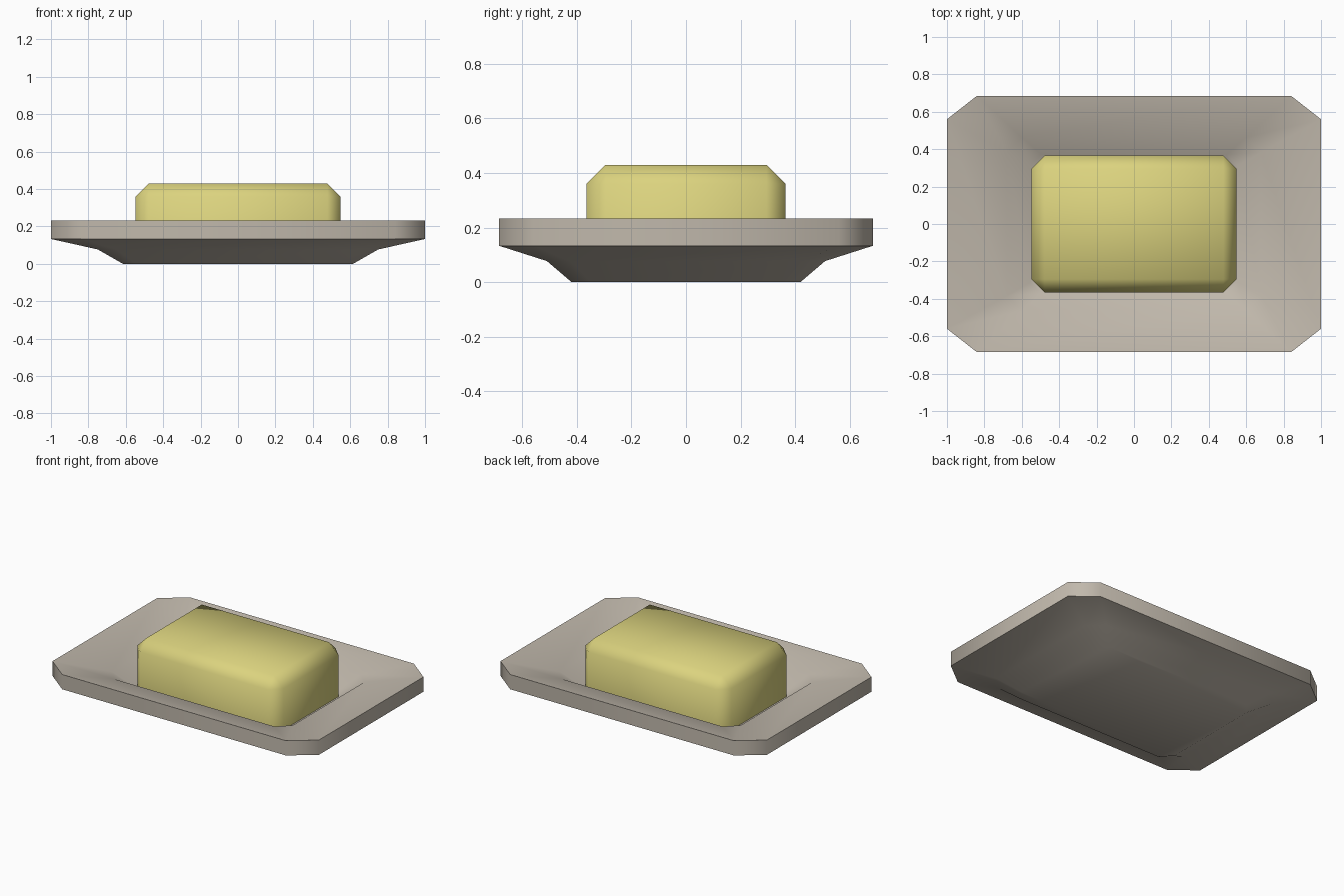
import bpy, bmesh, math

if "Cube" in bpy.data.objects:
    bpy.data.objects.remove(bpy.data.objects["Cube"])


def material(name, rgb):
    m = bpy.data.materials.new(name)
    m.diffuse_color = (*rgb, 1)
    m.use_nodes = True
    m.node_tree.nodes["Principled BSDF"].inputs["Base Color"].default_value = m.diffuse_color
    return m


def finish(name, bm, mat):
    bmesh.ops.recalc_face_normals(bm, faces=bm.faces)
    me = bpy.data.meshes.new(name)
    bm.to_mesh(me)
    bm.free()
    ob = bpy.data.objects.new(name, me)
    bpy.context.collection.objects.link(ob)
    me.materials.append(mat)
    bpy.ops.object.select_all(action='DESELECT')
    ob.select_set(True)
    bpy.context.view_layer.objects.active = ob
    bpy.ops.object.shade_smooth_by_angle(angle=math.radians(60))
    return ob


def octagon(bm, hx, hy, cx, cy, z):
    """Ring of a rectangle with clipped corners."""
    pts = [(hx, hy - cy), (hx - cx, hy), (cx - hx, hy), (-hx, hy - cy),
           (-hx, cy - hy), (cx - hx, -hy), (hx - cx, -hy), (hx, cy - hy)]
    return [bm.verts.new((x, y, z)) for x, y in pts]


stone = material("warm grey ceramic", (0.53, 0.48, 0.41))
yellow = material("butter yellow", (0.71, 0.65, 0.21))

# Dish: lofted from the foot, around the rim, down into the well
sections = [
    (0.615, 0.42, 0.07, 0.07, 0.0),
    (0.75, 0.51, 0.10, 0.085, 0.077),
    (1.0, 0.685, 0.16, 0.125, 0.133),
    (1.0, 0.685, 0.16, 0.125, 0.233),
    (0.68, 0.463, 0.08, 0.08, 0.18),
    (0.555, 0.372, 0.06, 0.06, 0.08),
]
bm = bmesh.new()
rings = [octagon(bm, *s) for s in sections]
for a, b in zip(rings, rings[1:]):
    for i in range(8):
        j = (i + 1) % 8
        bm.faces.new((a[i], a[j], b[j], b[i]))
bm.faces.new(rings[0])
bm.faces.new(rings[-1])
finish("dish", bm, stone)

# Butter block: box with single chamfers, resting on the well floor
bm = bmesh.new()
bmesh.ops.create_cube(bm, size=1)
for v in bm.verts:
    v.co.x *= 1.096
    v.co.y *= 0.73
    v.co.z = 0.43 if v.co.z > 0 else 0.08
edges = [e for e in bm.edges if max(v.co.z for v in e.verts) > 0.2]
bmesh.ops.bevel(bm, geom=edges, offset=0.07, segments=1, affect='EDGES')
finish("butter_block", bm, yellow)
